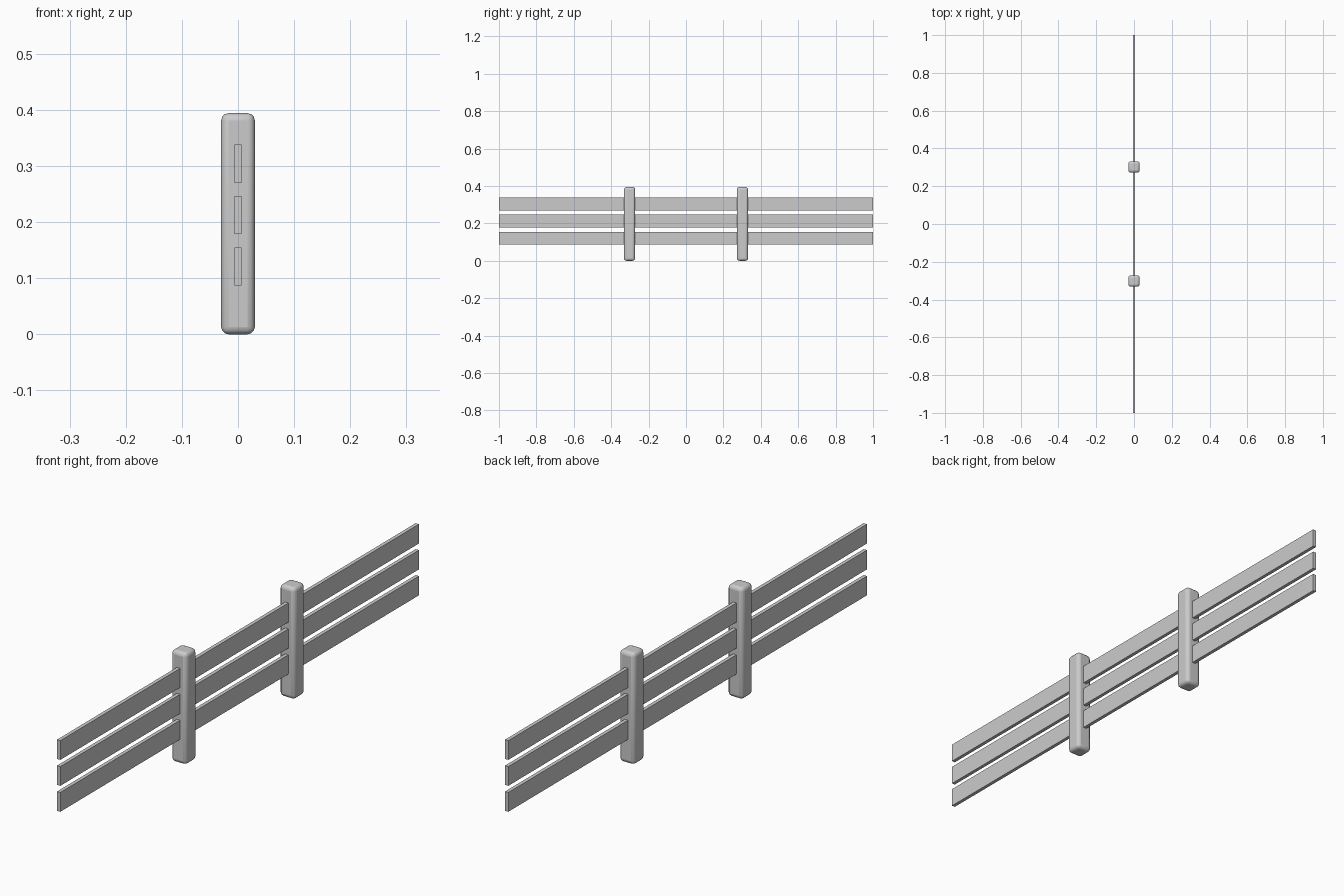
import bpy
import math

default = bpy.data.objects.get("Cube")
if default:
    bpy.data.objects.remove(default, do_unlink=True)

# Single plain grey for the whole fence
grey = bpy.data.materials.new("plain_grey")
grey.use_nodes = True
colour = (0.6, 0.6, 0.6, 1)
grey.diffuse_color = colour
grey.node_tree.nodes["Principled BSDF"].inputs["Base Color"].default_value = colour


def box(name, size, centre):
    bpy.ops.mesh.primitive_cube_add(size=1, location=centre)
    obj = bpy.context.object
    obj.name = name
    obj.scale = size
    bpy.ops.object.transform_apply(location=False, rotation=False, scale=True)
    obj.data.materials.append(grey)
    return obj


# Rounded upright posts
POST_HEIGHT = 0.394
for name, y in (("front_post", -0.302), ("back_post", 0.302)):
    post = box(name, (0.06, 0.06, POST_HEIGHT), (0, y, POST_HEIGHT / 2))
    bevel = post.modifiers.new("rounded_edges", "BEVEL")
    bevel.width = 0.013
    bevel.segments = 3
    bpy.ops.object.shade_smooth_by_angle(angle=math.radians(40))

# Flat horizontal rails running through both posts
for name, z in (("lower_rail", 0.121), ("middle_rail", 0.2125), ("upper_rail", 0.304)):
    box(name, (0.013, 2, 0.068), (0, 0, z))
